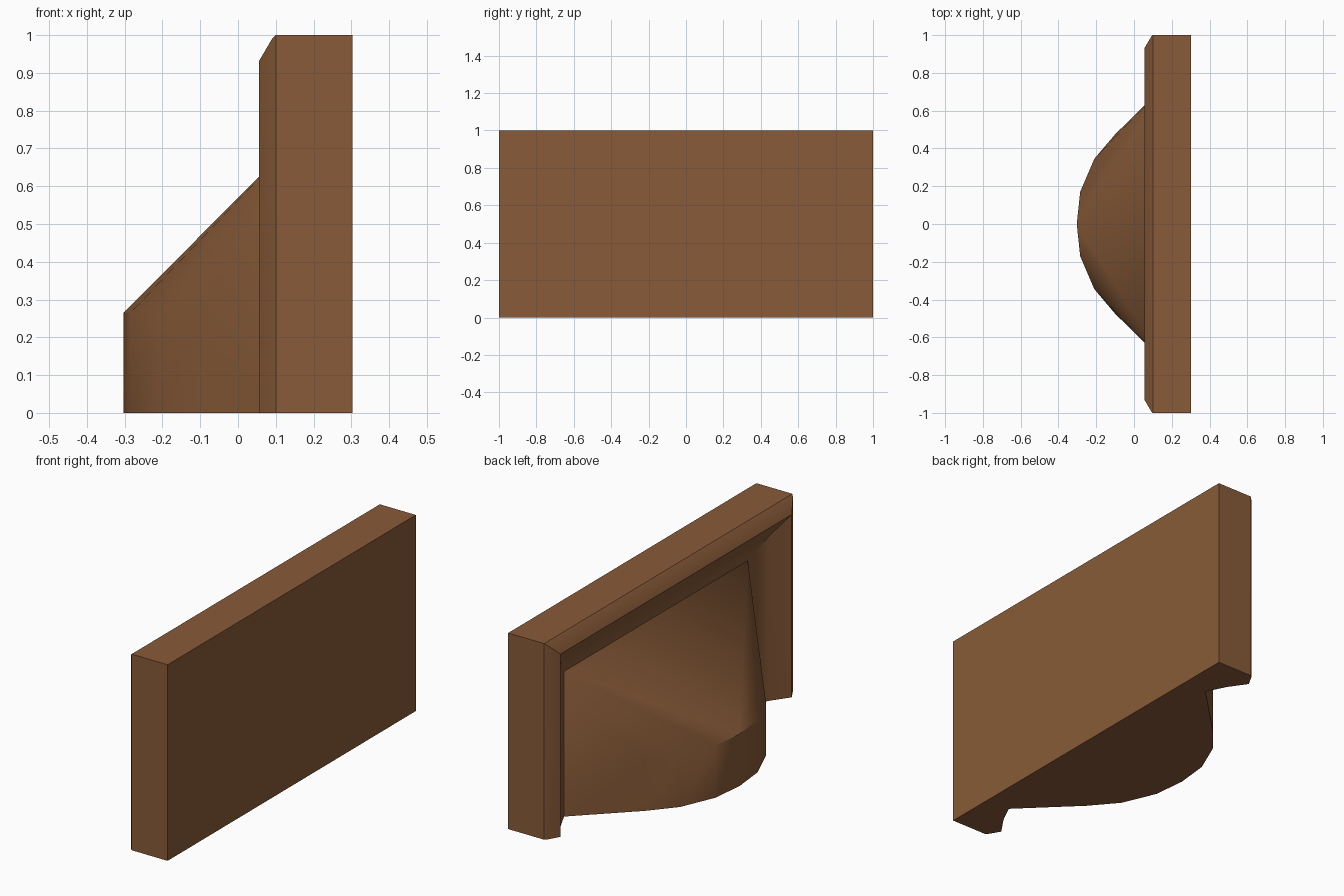
import bpy, bmesh
from math import radians

if "Cube" in bpy.data.objects:
    bpy.data.objects.remove(bpy.data.objects["Cube"])

wood = bpy.data.materials.new("brown_wood")
wood.diffuse_color = (0.25, 0.105, 0.04, 1)
wood.use_nodes = True
wood.node_tree.nodes["Principled BSDF"].inputs["Base Color"].default_value = wood.diffuse_color


def finish(bm, name):
    bmesh.ops.recalc_face_normals(bm, faces=bm.faces)
    mesh = bpy.data.meshes.new(name)
    bm.to_mesh(mesh)
    bm.free()
    obj = bpy.data.objects.new(name, mesh)
    bpy.context.collection.objects.link(obj)
    mesh.materials.append(wood)
    bpy.ops.object.select_all(action='DESELECT')
    obj.select_set(True)
    bpy.context.view_layer.objects.active = obj
    bpy.ops.object.shade_smooth_by_angle(angle=radians(30))
    return obj


# Backing frame: moulded profile (x, half-width = height) mitred around sides and top
profile = [(0.303, 1), (0.1, 1), (0.09, 0.99), (0.056, 0.932), (0.12, 0.84), (0.17, 0.74)]
bm = bmesh.new()
rings = [[bm.verts.new(p) for p in ((x, -w, 0), (x, -w, w), (x, w, w), (x, w, 0))]
         for x, w in profile]
for a, b in zip(rings, rings[1:]):
    for i in range(3):
        bm.faces.new((a[i], a[i + 1], b[i + 1], b[i]))
bm.faces.new(rings[0])                                                  # flat back
bm.faces.new(rings[-1])                                                 # recessed panel
bm.faces.new([r[0] for r in rings] + [r[3] for r in reversed(rings)])   # underside
finish(bm, "moulded_frame")

# Bulging hood: low curved skirt rising to the two upper corners of the panel
skirt_height = 0.265
half_curve = [(-0.285, 0.17), (-0.21, 0.345), (-0.1, 0.475), (0.17, 0.74)]
outline = [(-0.303, 0)] + [(x, s * y) for x, y in half_curve for s in (1, -1)]
bm = bmesh.new()
for x, y in outline:
    bm.verts.new((x, y, 0))
    bm.verts.new((x, y, skirt_height))
for s in (1, -1):
    bm.verts.new((0.17, s * 0.74, 0.74))
bmesh.ops.convex_hull(bm, input=bm.verts)
bmesh.ops.dissolve_limit(bm, angle_limit=radians(0.5), verts=bm.verts, edges=bm.edges)
finish(bm, "curved_hood")
